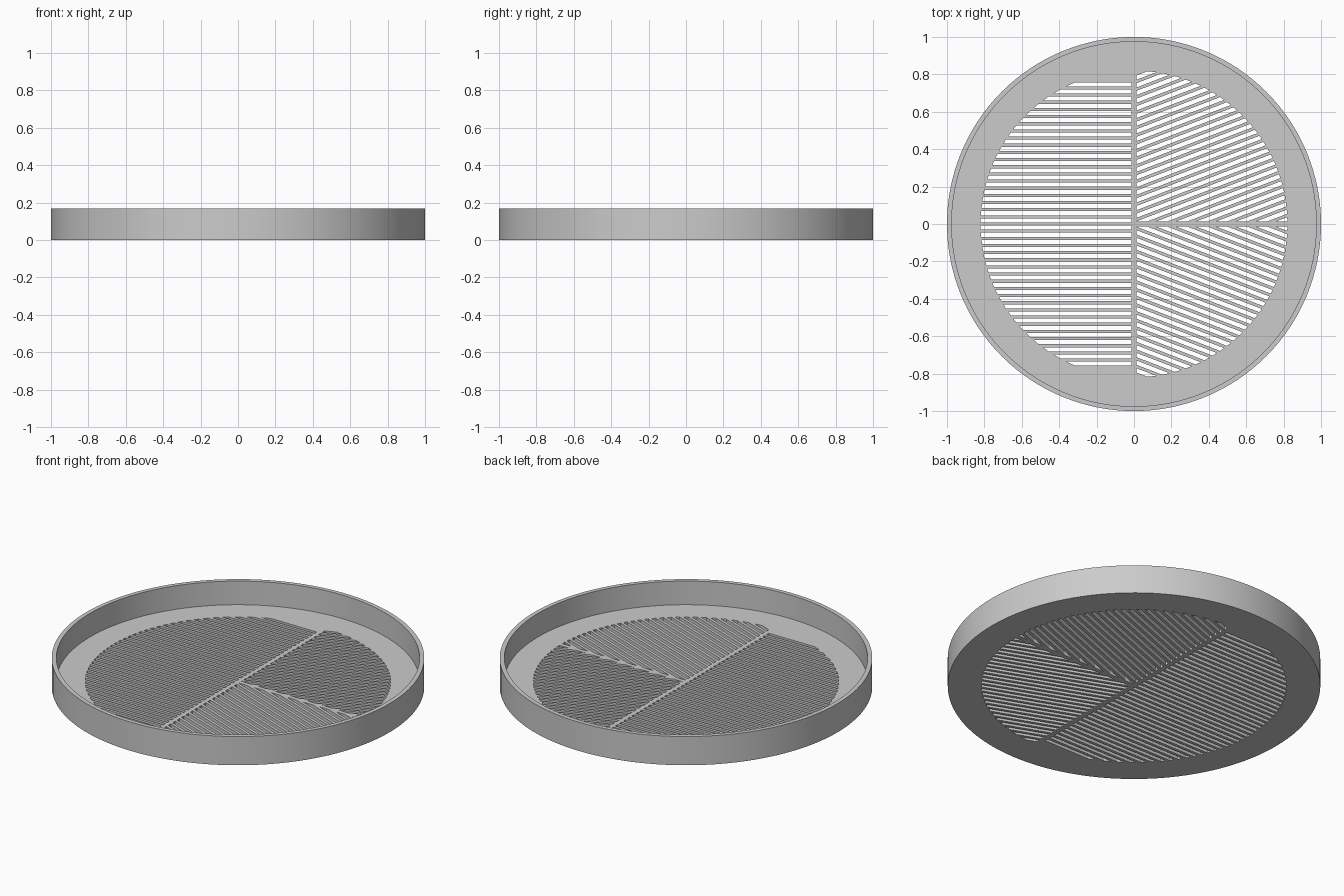
import bpy, bmesh
from math import sin, cos, pi, radians

if "Cube" in bpy.data.objects:
    bpy.data.objects.remove(bpy.data.objects["Cube"], do_unlink=True)

SEG = 128
HOLE = 0.82       # radius of the open grille
FLOOR = 0.03      # floor thickness
SPINE = 0.013     # half width of the dividing bars
PITCH, SLOT = 0.0383, 0.0215

grey = bpy.data.materials.new("plain grey")
grey.use_nodes = True
grey.diffuse_color = (0.6, 0.6, 0.6, 1)
grey.node_tree.nodes["Principled BSDF"].inputs["Base Color"].default_value = grey.diffuse_color


def finish(name, bm):
    bmesh.ops.recalc_face_normals(bm, faces=bm.faces)
    mesh = bpy.data.meshes.new(name)
    bm.to_mesh(mesh)
    bm.free()
    mesh.materials.append(grey)
    obj = bpy.data.objects.new(name, mesh)
    bpy.context.collection.objects.link(obj)
    return obj


def circle(r):
    return [(r * cos(2 * pi * i / SEG), r * sin(2 * pi * i / SEG)) for i in range(SEG)]


def clip(poly, nx, ny, d):
    """Keep the part of a convex polygon where nx*x + ny*y >= d."""
    out = []
    for a, b in zip(poly, poly[1:] + poly[:1]):
        da, db = nx * a[0] + ny * a[1] - d, nx * b[0] + ny * b[1] - d
        if da >= 0:
            out.append(a)
        if da * db < 0:
            t = da / (da - db)
            out.append((a[0] + t * (b[0] - a[0]), a[1] + t * (b[1] - a[1])))
    return out


def slab(bm, poly):
    """Add a flat prism of floor thickness."""
    if len(poly) < 3:
        return
    low = [bm.verts.new((x, y, 0)) for x, y in poly]
    high = [bm.verts.new((x, y, FLOOR)) for x, y in poly]
    bm.faces.new(low[::-1])
    bm.faces.new(high)
    for i in range(len(poly)):
        j = (i + 1) % len(poly)
        bm.faces.new((low[i], low[j], high[j], high[i]))


def grille(name, region, angle, first_slot, count, solid_ends):
    """Fill a region with slats between evenly spaced slots."""
    nx, ny = -sin(angle), cos(angle)
    bm = bmesh.new()
    for i in range(count + 1):
        low = first_slot + (i - 1) * PITCH + SLOT
        high = first_slot + i * PITCH
        if solid_ends and i == 0:
            low = -1
        if i == count:
            high = 1
        slab(bm, clip(clip(region, nx, ny, low), -nx, -ny, -high))
    return finish(name, bm)


# Round tray: rim wall and flat floor ring, turned from one profile
profile = [(HOLE, 0), (1, 0), (1, 0.17), (0.975, 0.17), (0.975, FLOOR), (HOLE, FLOOR)]
bm = bmesh.new()
rings = [[bm.verts.new((x, y, z)) for x, y in circle(r)] for r, z in profile]
for a, b in zip(rings, rings[1:] + rings[:1]):
    for i in range(SEG):
        j = (i + 1) % SEG
        bm.faces.new((a[i], a[j], b[j], b[i]))
tray = finish("tray_rim", bm)
bpy.ops.object.select_all(action="DESELECT")
tray.select_set(True)
bpy.context.view_layer.objects.active = tray
bpy.ops.object.shade_smooth_by_angle(angle=radians(30))

# Dividing bars
disc = circle(HOLE)
bm = bmesh.new()
slab(bm, clip(clip(disc, 1, 0, -SPINE), -1, 0, -SPINE))
finish("long_divider", bm)
left_half = clip(disc, 1, 0, SPINE)
bm = bmesh.new()
slab(bm, clip(clip(left_half, 0, 1, -SPINE), 0, -1, -SPINE))
finish("short_divider", bm)

# Half grille with straight slats
count = 40
half_span = ((count - 1) * PITCH + SLOT) / 2
grille("straight_grille", clip(disc, -1, 0, SPINE), 0, -half_span, count, True)

# Two quarter grilles with slanted slats, mirrored front to back
top_slot, slant = 0.715, radians(21)
n = 28
back = clip(left_half, 0, 1, SPINE)
quarter = grille("back_slanted_grille", back, slant, top_slot - (n - 1) * PITCH, n, False)
mirror = quarter.copy()
mirror.data = quarter.data.copy()
mirror.name = "front_slanted_grille"
for v in mirror.data.vertices:
    v.co.y = -v.co.y
mirror.data.flip_normals()
bpy.context.collection.objects.link(mirror)
